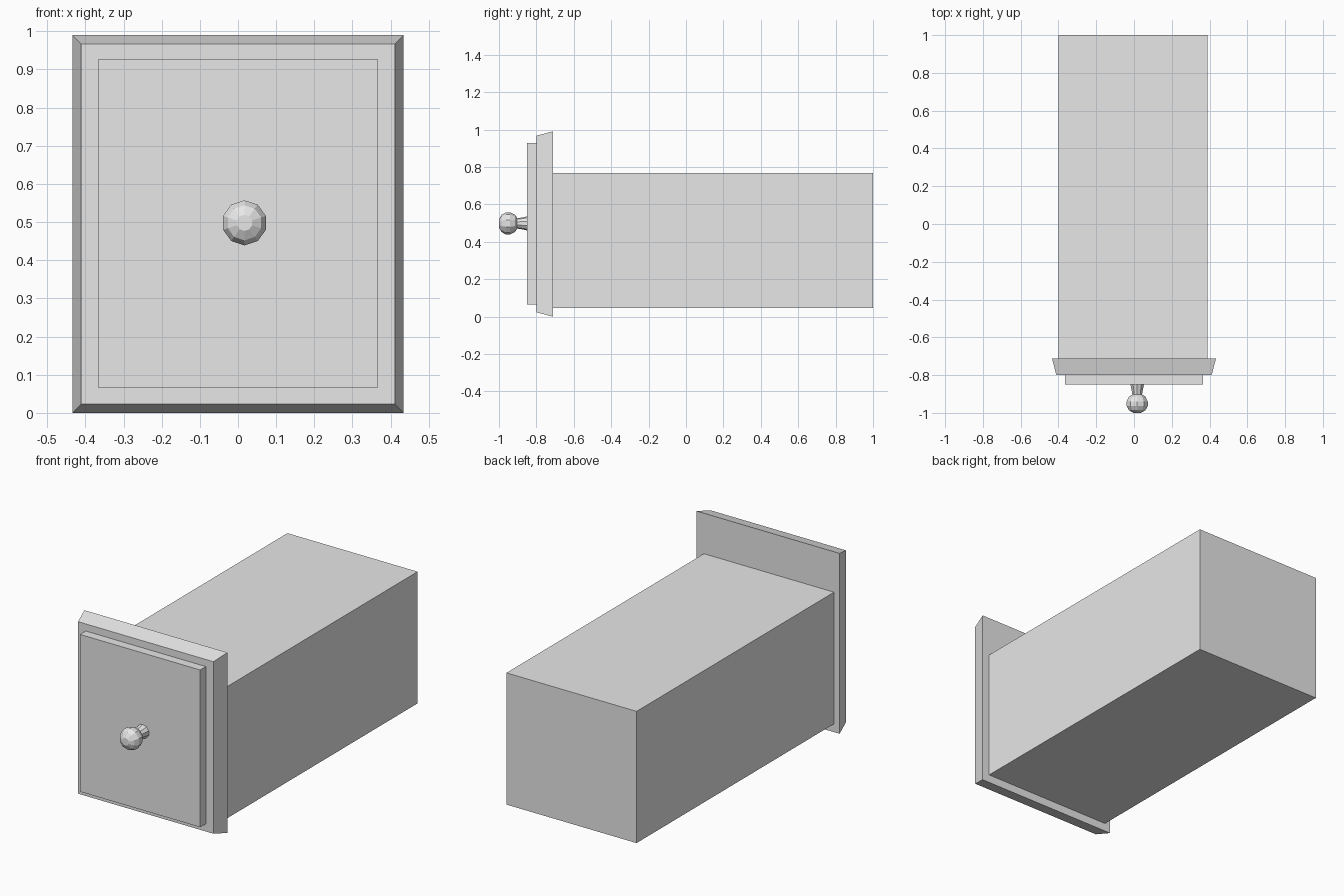
import bpy
import bmesh
from math import radians
from mathutils import Matrix, Vector

cube = bpy.data.objects.get("Cube")
if cube:
    bpy.data.objects.remove(cube, do_unlink=True)

grey = bpy.data.materials.new("light_grey")
grey.use_nodes = True
colour = (0.8, 0.8, 0.8, 1)
grey.diffuse_color = colour
grey.node_tree.nodes["Principled BSDF"].inputs["Base Color"].default_value = colour


def finish(name, bm):
    bmesh.ops.recalc_face_normals(bm, faces=bm.faces)
    mesh = bpy.data.meshes.new(name)
    bm.to_mesh(mesh)
    bm.free()
    mesh.materials.append(grey)
    obj = bpy.data.objects.new(name, mesh)
    bpy.context.collection.objects.link(obj)
    return obj


def block(name, x, y, z, inset=0):
    """Box spanning the given ranges; its front face shrinks by inset."""
    bm = bmesh.new()
    bmesh.ops.create_cube(bm, size=1)
    for v in bm.verts:
        shrink = inset if v.co.y < 0 else 0
        sx, sz = (1 if v.co.x > 0 else -1), (1 if v.co.z > 0 else -1)
        v.co = Vector((x[sx > 0] - sx * shrink,
                       y[v.co.y > 0],
                       z[sz > 0] - sz * shrink))
    return finish(name, bm)


def turned(name, profile, centre, sides):
    """Faceted turning about the y axis from (radius, y) points."""
    bm = bmesh.new()
    rings = []
    for r, y in profile:
        rings.append([bm.verts.new(
            Matrix.Rotation(radians(360 * i / sides), 3, 'Y') @ Vector((0, 0, r))
            + Vector((centre[0], y, centre[1]))) for i in range(sides)])
    for a, b in zip(rings, rings[1:]):
        for i in range(sides):
            j = (i + 1) % sides
            bm.faces.new((a[i], a[j], b[j], b[i]))
    bm.faces.new(rings[0])
    bm.faces.new(rings[-1])
    return finish(name, bm)


# Drawer body and its front
block("drawer_box", (-0.4, 0.39), (-0.712, 1), (0.045, 0.768))
block("bevelled_front", (-0.434, 0.434), (-0.8, -0.712), (0, 0.99), inset=0.023)
block("raised_panel", (-0.365, 0.365), (-0.849, -0.8), (0.065, 0.928))

# Round handle on a flared stem
handle_centre = (0.017, 0.498)
turned("knob", [(0.021, -1), (0.046, -0.986), (0.059, -0.963),
                (0.059, -0.94), (0.046, -0.914), (0.027, -0.902)],
       handle_centre, 10)
turned("knob_stem", [(0.027, -0.905), (0.031, -0.88), (0.038, -0.847)],
       handle_centre, 10)
